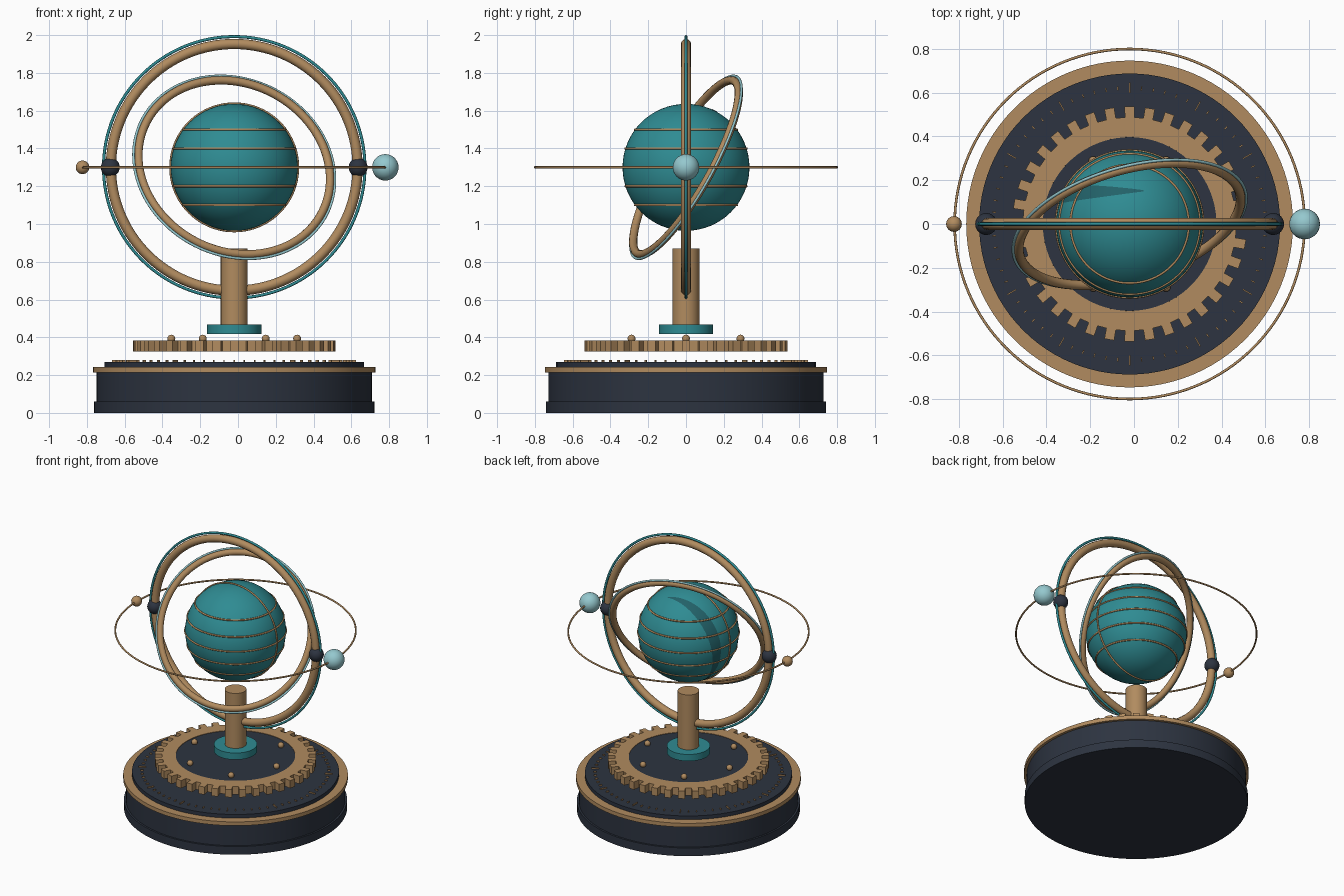
import bpy, bmesh
from math import sin, cos, pi, radians, sqrt
from mathutils import Vector

if "Cube" in bpy.data.objects:
    bpy.data.objects.remove(bpy.data.objects["Cube"])

CX = -0.02      # axis of the stand
MID = 1.3       # height of the globe centre
CENTRE = Vector((CX, 0, MID))


def material(name, rgb):
    m = bpy.data.materials.new(name)
    m.use_nodes = True
    m.diffuse_color = (*rgb, 1)
    m.node_tree.nodes["Principled BSDF"].inputs["Base Color"].default_value = (*rgb, 1)
    return m


brass = material("brass", (0.44, 0.26, 0.115))
navy = material("navy", (0.026, 0.034, 0.052))
teal = material("teal", (0.028, 0.26, 0.29))
dark_teal = material("dark teal", (0.016, 0.12, 0.14))
pale_blue = material("pale blue", (0.30, 0.58, 0.62))


def finish(name, mat, smooth=True):
    ob = bpy.context.object
    ob.name = name
    ob.data.materials.append(mat)
    if smooth:
        bpy.ops.object.shade_smooth_by_angle(angle=radians(35))
    return ob


def from_bmesh(name, bm, mat, smooth=False):
    bmesh.ops.recalc_face_normals(bm, faces=bm.faces)
    mesh = bpy.data.meshes.new(name)
    bm.to_mesh(mesh)
    bm.free()
    ob = bpy.data.objects.new(name, mesh)
    bpy.context.collection.objects.link(ob)
    bpy.ops.object.select_all(action="DESELECT")
    ob.select_set(True)
    bpy.context.view_layer.objects.active = ob
    return finish(name, mat, smooth)


def disc(name, r, z0, z1, mat, sides=96):
    bpy.ops.mesh.primitive_cylinder_add(vertices=sides, radius=r, depth=z1 - z0,
                                        location=(CX, 0, (z0 + z1) / 2))
    return finish(name, mat)


def ball(name, r, loc, mat, seg=32):
    bpy.ops.mesh.primitive_uv_sphere_add(segments=seg, ring_count=seg // 2,
                                         radius=r, location=loc)
    return finish(name, mat)


def hoop(name, major, minor, mat, z=MID, normal=(0, 0, 1), seg=96):
    rot = Vector(normal).to_track_quat("Z", "Y").to_euler()
    bpy.ops.mesh.primitive_torus_add(major_radius=major, minor_radius=minor,
                                     major_segments=seg, minor_segments=12,
                                     location=(CX, 0, z), rotation=rot)
    return finish(name, mat)


# Stepped base
disc("base_foot", 0.742, 0, 0.06, navy)
disc("base_body", 0.729, 0.06, 0.215, navy)
disc("base_trim", 0.747, 0.215, 0.243, brass)
disc("base_deck", 0.688, 0.243, 0.27, navy)

# Dial marks around the deck, longer at every sixth
bm = bmesh.new()
COUNT = 72
for i in range(COUNT):
    half = 0.024 if i % 6 == 0 else 0.009
    a = 2 * pi * i / COUNT
    out, side = Vector((cos(a), sin(a), 0)), Vector((-sin(a), cos(a), 0))
    corners = [(-half, -1), (half, -1), (half, 1), (-half, 1)]
    low = [bm.verts.new(Vector((CX, 0, 0.27)) + out * (0.622 + u) + side * 0.003 * s)
           for u, s in corners]
    grown = bmesh.ops.extrude_face_region(bm, geom=[bm.faces.new(low)])
    bmesh.ops.translate(bm, vec=(0, 0, 0.009),
                        verts=[g for g in grown["geom"] if isinstance(g, bmesh.types.BMVert)])
from_bmesh("dial_marks", bm, brass)

# Toothed gear ring
bm = bmesh.new()
TEETH = 36
loops = []
outline = []
for i in range(TEETH):
    for r, f in ((0.488, -0.26), (0.537, -0.24), (0.537, 0.24), (0.488, 0.26)):
        outline.append((r, 2 * pi * (i + f) / TEETH))
for inner, z in ((False, 0.325), (False, 0.382), (True, 0.382), (True, 0.325)):
    loops.append([bm.verts.new((CX + (0.397 if inner else r) * cos(a),
                                (0.397 if inner else r) * sin(a), z)) for r, a in outline])
for k in range(4):
    p, q = loops[k], loops[(k + 1) % 4]
    for j in range(len(p)):
        n = (j + 1) % len(p)
        bm.faces.new((p[j], p[n], q[n], q[j]))
from_bmesh("gear_ring", bm, brass)

# Plate inside the gear, with its rivets
disc("gear_plate", 0.397, 0.328, 0.379, navy)
for i in range(6):
    a = i * pi / 3
    ball("rivet", 0.021, (CX + 0.333 * cos(a), 0.333 * sin(a), 0.393), brass, 16)

# Collar and column
disc("collar", 0.144, 0.418, 0.467, teal, 48)
disc("column", 0.0715, 0.467, 0.87, brass, 48)

# Globe with latitude bands and one meridian
R = 0.336
ball("globe", R, CENTRE, teal, 64)
for i in range(-2, 3):
    h = i * 0.1
    hoop("latitude_band", sqrt(R * R - h * h), 0.006, brass, MID + h)
hoop("meridian_band", R + 0.002, 0.006, brass, normal=(0, 1, 0))

# Thin crescent inlay on the globe
bm = bmesh.new()
STEPS = 32
rows = []
for i in range(STEPS + 1):
    t = i / STEPS
    a = radians(78 + 160 * t)
    mid_y = 0.152 - 0.07 * t * t
    half = 0.003 + 0.034 * sin(pi * t)
    row = []
    for k in range(5):
        y = mid_y + half * (k / 2 - 1)
        flat = sqrt((R + 0.002) ** 2 - y * y)
        row.append(bm.verts.new(CENTRE + Vector((flat * cos(a), y, flat * sin(a)))))
    rows.append(row)
for p, q in zip(rows, rows[1:]):
    for k in range(4):
        bm.faces.new((p[k], q[k], q[k + 1], p[k + 1]))
from_bmesh("globe_crescent", bm, dark_teal, True)

# Upright ring with its thin outer rim and pivot knobs
hoop("upright_ring", 0.653, 0.027, brass, normal=(0, 1, 0), seg=128)
hoop("upright_rim", 0.692, 0.008, teal, normal=(0, 1, 0), seg=128)
for s in (-1, 1):
    ball("pivot_knob", 0.05, CENTRE + Vector((s * 0.656, 0, 0)), navy)

# Tilted ring with its thin outer rim
TILT = (0.245, -0.846, 0.475)
hoop("tilted_ring", 0.523, 0.022, brass, normal=TILT, seg=128)
hoop("tilted_rim", 0.55, 0.007, pale_blue, normal=TILT, seg=128)

# Level orbit with a moon and a bead
hoop("orbit", 0.8, 0.006, brass, seg=128)
ball("moon", 0.07, CENTRE + Vector((0.8, 0, 0)), pale_blue)
ball("bead", 0.036, CENTRE - Vector((0.803, 0, 0)), brass, 24)
